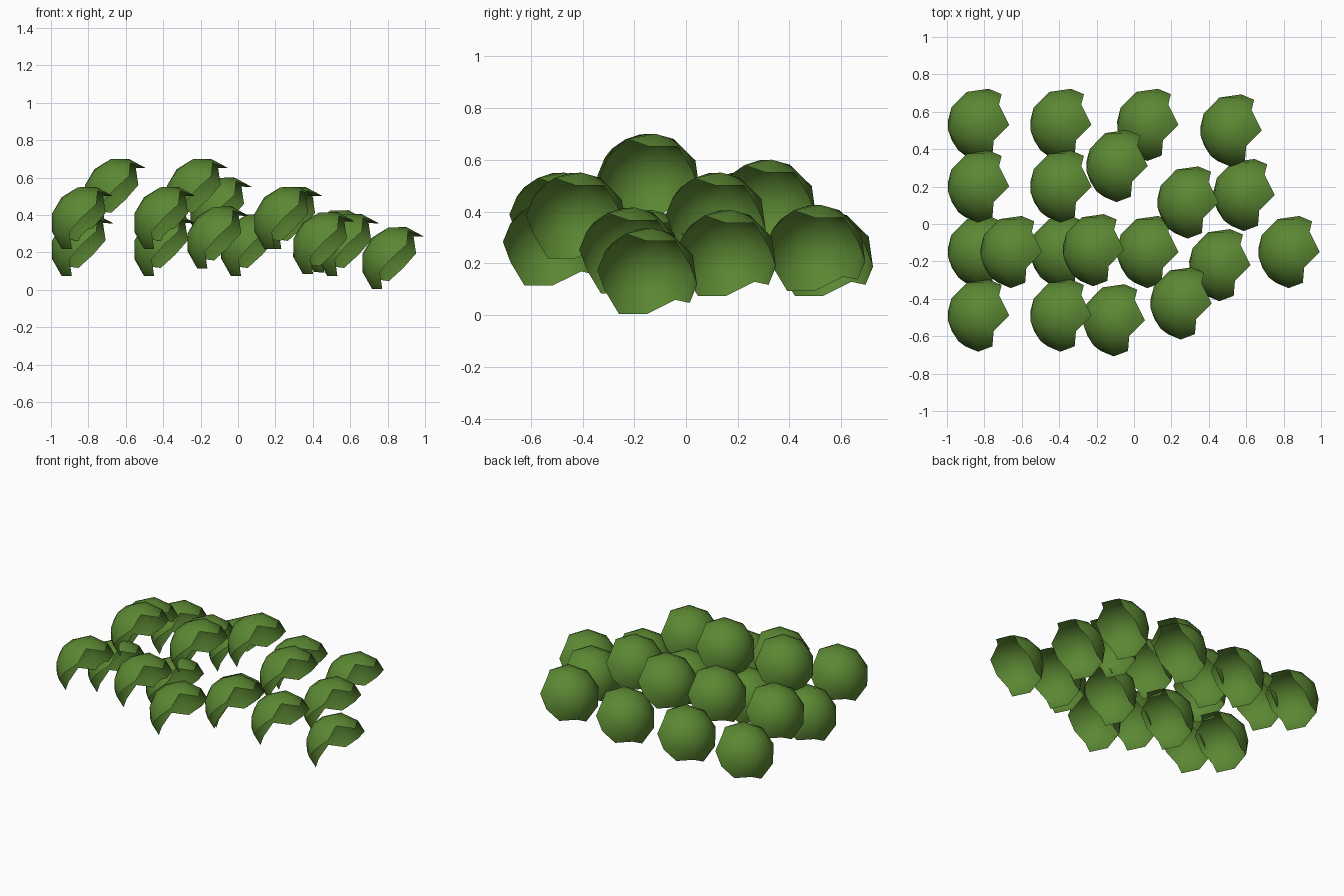
import bpy, bmesh
from mathutils import Matrix, Vector

if "Cube" in bpy.data.objects:
    bpy.data.objects.remove(bpy.data.objects["Cube"])

RADIUS = 0.197

green = bpy.data.materials.new("leaf green")
green.diffuse_color = (0.105, 0.245, 0.033, 1)
green.use_nodes = True
green.node_tree.nodes["Principled BSDF"].inputs["Base Color"].default_value = green.diffuse_color


def leaf_shell_mesh():
    """Open half of a once-subdivided icosahedron with a jagged rim."""
    t = (1 + 5 ** 0.5) / 2
    corners = []
    for a in (-1, 1):
        for b in (-t, t):
            corners += [Vector((a, b, 0)), Vector((0, a, b)), Vector((b, 0, a))]
    mids = [(p + q) / 2 for i, p in enumerate(corners) for q in corners[:i]
            if (p - q).length < 2.1]
    bm = bmesh.new()
    for p in corners + mids:
        bm.verts.new(p.normalized())
    bmesh.ops.convex_hull(bm, input=bm.verts[:])

    # keep the upper half; of the faces straddling the rim keep one corner only
    def keep(f):
        c = f.calc_center_median()
        return c.z > 0.01 or (abs(c.z) < 0.01 and c.x < 0 and c.y < 0)
    bmesh.ops.delete(bm, geom=[f for f in bm.faces if not keep(f)], context='FACES')
    bmesh.ops.recalc_face_normals(bm, faces=bm.faces[:])
    if sum(f.normal.dot(f.calc_center_median()) for f in bm.faces) < 0:
        bmesh.ops.reverse_faces(bm, faces=bm.faces[:])

    # tilt the dome up and to the left
    ex = Vector((0.70, 0, 0.714)).normalized()
    ey = Vector((0.147, 0.98, -0.144))
    ey = (ey - ex * ey.dot(ex)).normalized()
    ez = ex.cross(ey)
    rot = Matrix((ex, ey, ez)).transposed()
    for v in bm.verts:
        v.co = rot @ v.co * RADIUS
    for f in bm.faces:
        f.smooth = True
    mesh = bpy.data.meshes.new("leaf_shell")
    bm.to_mesh(mesh)
    bm.free()
    mesh.materials.append(green)
    return mesh


# sphere centres of the leaf shells, x, y, z
CENTRES = [
    (-.805, .53, .215), (-.365, .53, .215), (.10, .53, .215), (.545, .50, .235),
    (-.805, .20, .36), (-.365, .20, .36), (-.065, .31, .41), (.315, .115, .36),
    (.615, .155, .215), (-.805, -.15, .215), (-.63, -.15, .51), (-.365, -.15, .215),
    (-.19, -.14, .51), (.10, -.15, .215), (.485, -.22, .225), (.855, -.15, .145),
    (-.805, -.49, .36), (-.365, -.49, .36), (-.08, -.515, .255), (.278, -.425, .36),
]

shell = leaf_shell_mesh()
for i, c in enumerate(CENTRES):
    ob = bpy.data.objects.new(f"leaf_shell_{i + 1}", shell)
    ob.location = c
    bpy.context.collection.objects.link(ob)
